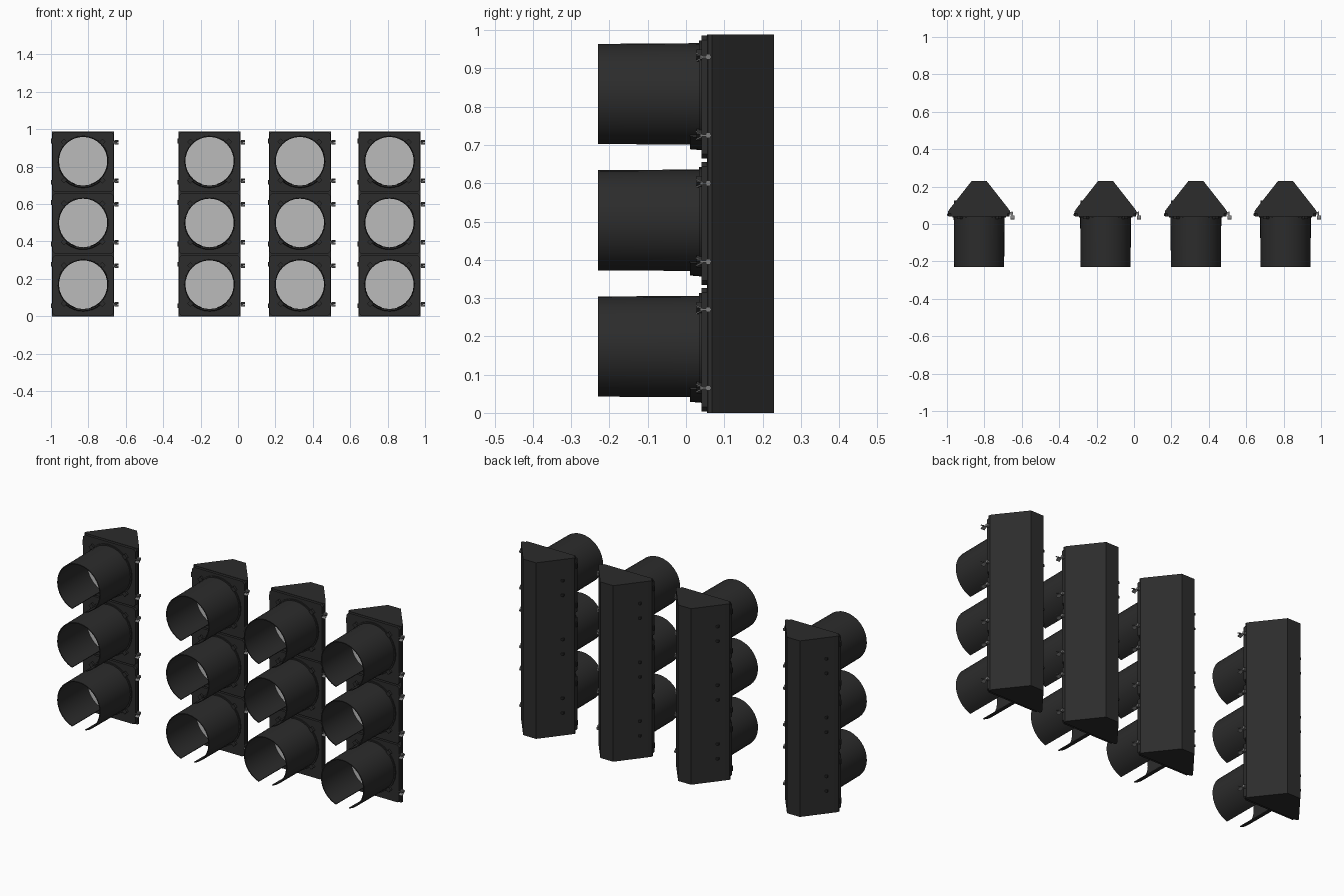
import bpy, bmesh
from math import sin, cos, pi, radians
from mathutils import Matrix, Vector

if "Cube" in bpy.data.objects:
    bpy.data.objects.remove(bpy.data.objects["Cube"])

HEADS = (-0.828, -0.152, 0.331, 0.81)
LAMPS = (0.17, 0.50, 0.83)


def material(name, v):
    m = bpy.data.materials.new(name)
    m.diffuse_color = (v, v, v, 1)
    m.use_nodes = True
    m.node_tree.nodes["Principled BSDF"].inputs["Base Color"].default_value = m.diffuse_color
    return m


BLACK = material("black_housing", 0.025)
LENS = material("lens_grey", 0.5)
STEEL = material("fastener_grey", 0.2)


def finish(bm, name, mat):
    bmesh.ops.recalc_face_normals(bm, faces=bm.faces)
    me = bpy.data.meshes.new(name)
    bm.to_mesh(me)
    bm.free()
    me.materials.append(mat)
    return me


def place(me, name, loc, smooth=False):
    ob = bpy.data.objects.new(name, me)
    ob.location = loc
    bpy.context.collection.objects.link(ob)
    if smooth:
        me.shade_smooth()
        me.set_sharp_from_angle(angle=radians(35))
    return ob


def sweep(name, prof, mat, a0=0.0, a1=360.0, n=24):
    """Sweep a closed (radius, y) profile about the y axis; 0 degrees is straight down."""
    bm = bmesh.new()
    full = a1 - a0 >= 360
    rings = []
    for i in range(n if full else n + 1):
        a = radians(a0 + (a1 - a0) * i / n)
        rings.append([bm.verts.new((r * sin(a), y, -r * cos(a))) for r, y in prof])
    k = len(prof)
    for i in range(n):
        p, q = rings[i], rings[(i + 1) % len(rings)]
        for j in range(k):
            bm.faces.new((p[j], p[(j + 1) % k], q[(j + 1) % k], q[j]))
    if not full:
        bm.faces.new(rings[0])
        bm.faces.new(rings[-1])
    return finish(bm, name, mat)


def prism(bm, pts, offset):
    f = bm.faces.new([bm.verts.new(p) for p in pts])
    new = bmesh.ops.extrude_face_region(bm, geom=[f])["geom"]
    bmesh.ops.translate(bm, vec=Vector(offset), verts=[v for v in new if isinstance(v, bmesh.types.BMVert)])


def box(bm, x, y, z, sx, sy, sz, rot=None):
    m = Matrix.Translation((x, y, z)) @ Matrix.Diagonal((sx, sy, sz, 1))
    bmesh.ops.create_cube(bm, size=1, matrix=rot @ m if rot else m)


# tapered housing, full height of the head
bm = bmesh.new()
half = [(0.160, 0.055), (0.166, 0.058), (0.166, 0.068), (0.154, 0.085), (0.04, 0.23)]
outline = half + [(-x, y) for x, y in reversed(half)]
prism(bm, [(x, y, 0) for x, y in outline], (0, 0, 0.988))
housing = finish(bm, "housing", BLACK)

# lamp door with chamfered corners
bm = bmesh.new()
w, h, c = 0.163, 0.161, 0.012
corners = [(w - c, -h), (w, c - h), (w, h - c), (w - c, h),
           (c - w, h), (-w, h - c), (-w, c - h), (c - w, -h)]
prism(bm, [(x, 0.04, z) for x, z in corners], (0, 0.022, 0))
door = finish(bm, "door", BLACK)

# visor tube with open slot underneath, its seat and lens
visor = sweep("visor", [(0.136, 0.042), (0.134, -0.23), (0.129, -0.23), (0.131, 0.042)],
              BLACK, 18, 342, 28)
ring = sweep("visor_seat", [(0.143, 0.045), (0.143, 0.034), (0.126, 0.034), (0.126, 0.045)], BLACK)
lip = sweep("drip_lip", [(0.144, 0.045), (0.141, 0.01), (0.131, 0.01), (0.131, 0.045)],
            BLACK, -40, 40, 8)
bm = bmesh.new()
bmesh.ops.create_circle(bm, cap_ends=True, segments=24, radius=0.131,
                        matrix=Matrix.Translation((0, 0.032, 0)) @ Matrix.Rotation(pi / 2, 4, 'X'))
lens = finish(bm, "lens", LENS)

# four visor mounting tabs
bm = bmesh.new()
for a in (45, 135, 225, 315):
    box(bm, 0.147, 0.035, 0, 0.02, 0.014, 0.024, Matrix.Rotation(radians(a), 4, 'Y'))
tabs = finish(bm, "visor_tabs", BLACK)

# wing nut: swing bolt with two splayed wings
bm = bmesh.new()
box(bm, 0.176, 0.052, 0, 0.006, 0.03, 0.005)
box(bm, 0.171, 0.058, 0, 0.018, 0.012, 0.014)
for s in (-1, 1):
    prism(bm, [(0.168, 0.042, s * 0.001), (0.168, 0.025, s * 0.009),
               (0.168, 0.027, s * 0.012), (0.168, 0.045, s * 0.003)], (0.022, 0, 0))
wing_nut = finish(bm, "wing_nut", STEEL)

# hinge knuckle on the other edge
bm = bmesh.new()
bmesh.ops.create_cone(bm, cap_ends=True, segments=10, radius1=0.009, radius2=0.009, depth=0.026,
                      matrix=Matrix.Translation((-0.163, 0.05, 0)))
hinge = finish(bm, "hinge", BLACK)

# small lug on the sloping back face
bm = bmesh.new()
box(bm, -0.128, 0.119, 0, 0.012, 0.012, 0.012)
lug = finish(bm, "back_lug", BLACK)

# assemble the four heads
for x in HEADS:
    place(housing, "housing", (x, 0, 0))
    for z in LAMPS:
        place(door, "door", (x, 0, z - 0.005))
        for me in (visor, ring, lip):
            place(me, me.name, (x, 0, z), True)
        for me in (lens, tabs):
            place(me, me.name, (x, 0, z))
        for dz in (-0.105, 0.1):
            place(wing_nut, "wing_nut", (x, 0, z + dz))
            place(hinge, "hinge", (x, 0, z + dz * 1.08))
            place(lug, "back_lug", (x, 0, z + dz * 0.4))
